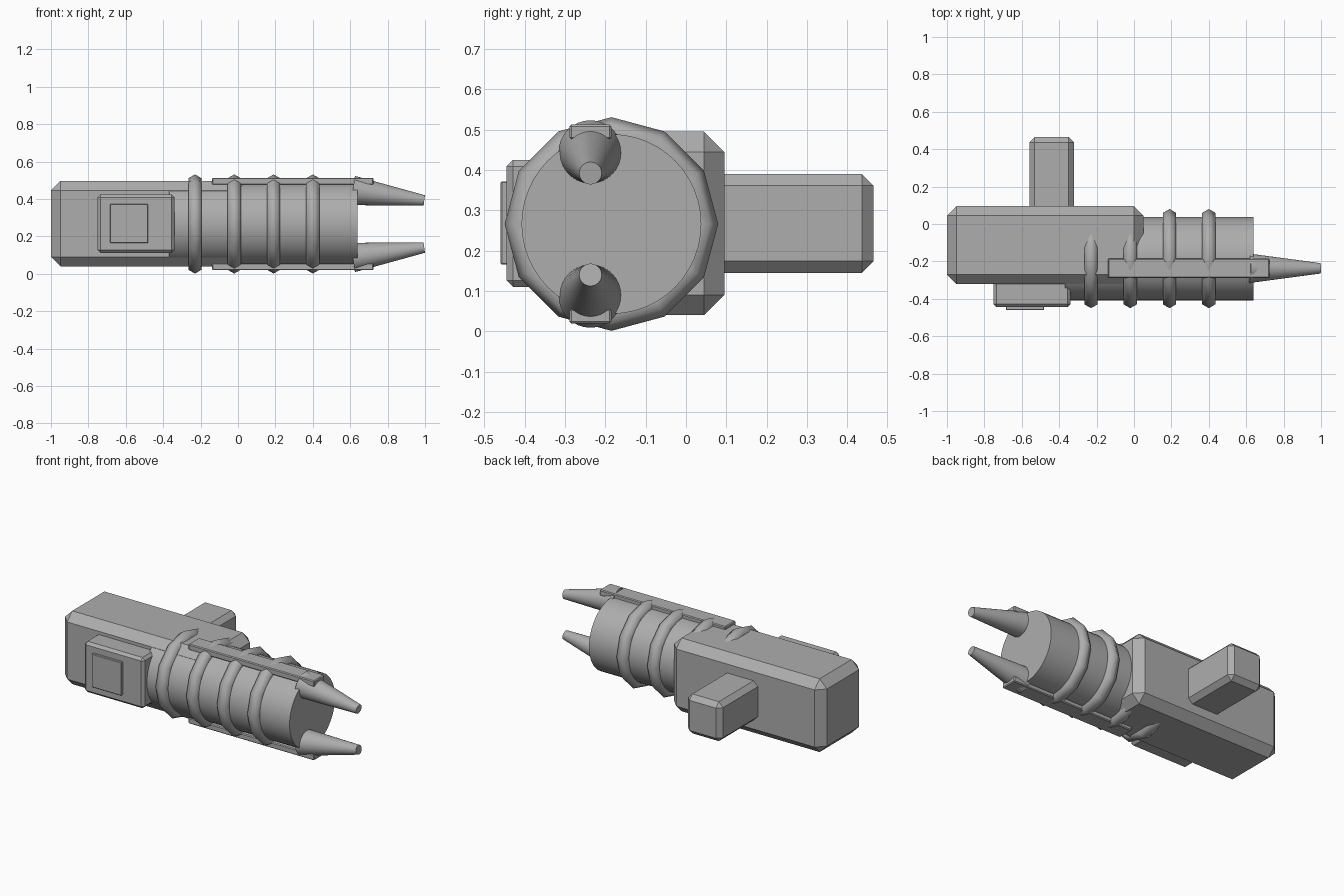
import bpy
from math import radians, pi, atan2, hypot
from mathutils import Vector

if "Cube" in bpy.data.objects:
    bpy.data.objects.remove(bpy.data.objects["Cube"])

# Single matte grey
grey = bpy.data.materials.new("grey")
grey.use_nodes = True
colour = (0.42, 0.42, 0.42, 1)
grey.diffuse_color = colour
grey.node_tree.nodes["Principled BSDF"].inputs["Base Color"].default_value = colour

AXIS_Y, AXIS_Z = -0.185, 0.266   # barrel centre line
CLAW_Y = -0.237


def finish(name, smooth_angle=None):
    ob = bpy.context.object
    ob.name = name
    ob.data.materials.append(grey)
    if smooth_angle:
        bpy.ops.object.shade_smooth_by_angle(angle=radians(smooth_angle))
    return ob


def box(name, low, high, bevel):
    """Chamfered box between two corners."""
    low, high = Vector(low), Vector(high)
    bpy.ops.mesh.primitive_cube_add(size=1, location=(low + high) / 2)
    ob = finish(name)
    ob.scale = high - low
    bpy.ops.object.transform_apply(location=False, rotation=False, scale=True)
    mod = ob.modifiers.new("chamfer", "BEVEL")
    mod.width = bevel
    mod.segments = 1
    return ob


# Housing, rear grip, side panel and its button
box("housing", (-1, -0.32, 0.04), (0.05, 0.095, 0.495), 0.05)
box("grip", (-0.56, 0.05, 0.145), (-0.32, 0.465, 0.39), 0.029)
box("side_panel", (-0.75, -0.445, 0.11), (-0.34, -0.28, 0.425), 0.016)
box("panel_button", (-0.685, -0.46, 0.165), (-0.48, -0.43, 0.372), 0.003)

# Barrel
bpy.ops.mesh.primitive_cylinder_add(
    vertices=48, radius=0.223, depth=1.01,
    location=(0.135, AXIS_Y, AXIS_Z), rotation=(0, pi / 2, 0))
finish("barrel", 30)

# Rings around the barrel
for i in range(4):
    bpy.ops.mesh.primitive_torus_add(
        major_segments=12, minor_segments=6, major_radius=0.224, minor_radius=0.041,
        location=(-0.23 + 0.21 * i, AXIS_Y, AXIS_Z), rotation=(0, pi / 2, 0))
    finish(f"barrel_ring_{i + 1}", 75)

# Rails and tapered claws, mirrored above and below the barrel axis
for side, label in ((1, "upper"), (-1, "lower")):
    inner, outer = (AXIS_Z + side * d for d in (0.21, 0.247))
    box(f"{label}_rail", (-0.14, CLAW_Y - 0.052, min(inner, outer)),
        (0.725, CLAW_Y + 0.052, max(inner, outer)), 0.005)
    start = Vector((0.614, CLAW_Y, AXIS_Z + side * 0.179))
    end = Vector((0.996, CLAW_Y, AXIS_Z + side * 0.126))
    run = end - start
    bpy.ops.mesh.primitive_cone_add(
        vertices=32, radius1=0.079, radius2=0.028, depth=hypot(run.x, run.z),
        location=(start + end) / 2, rotation=(0, atan2(run.x, run.z), 0))
    finish(f"{label}_claw", 30)
